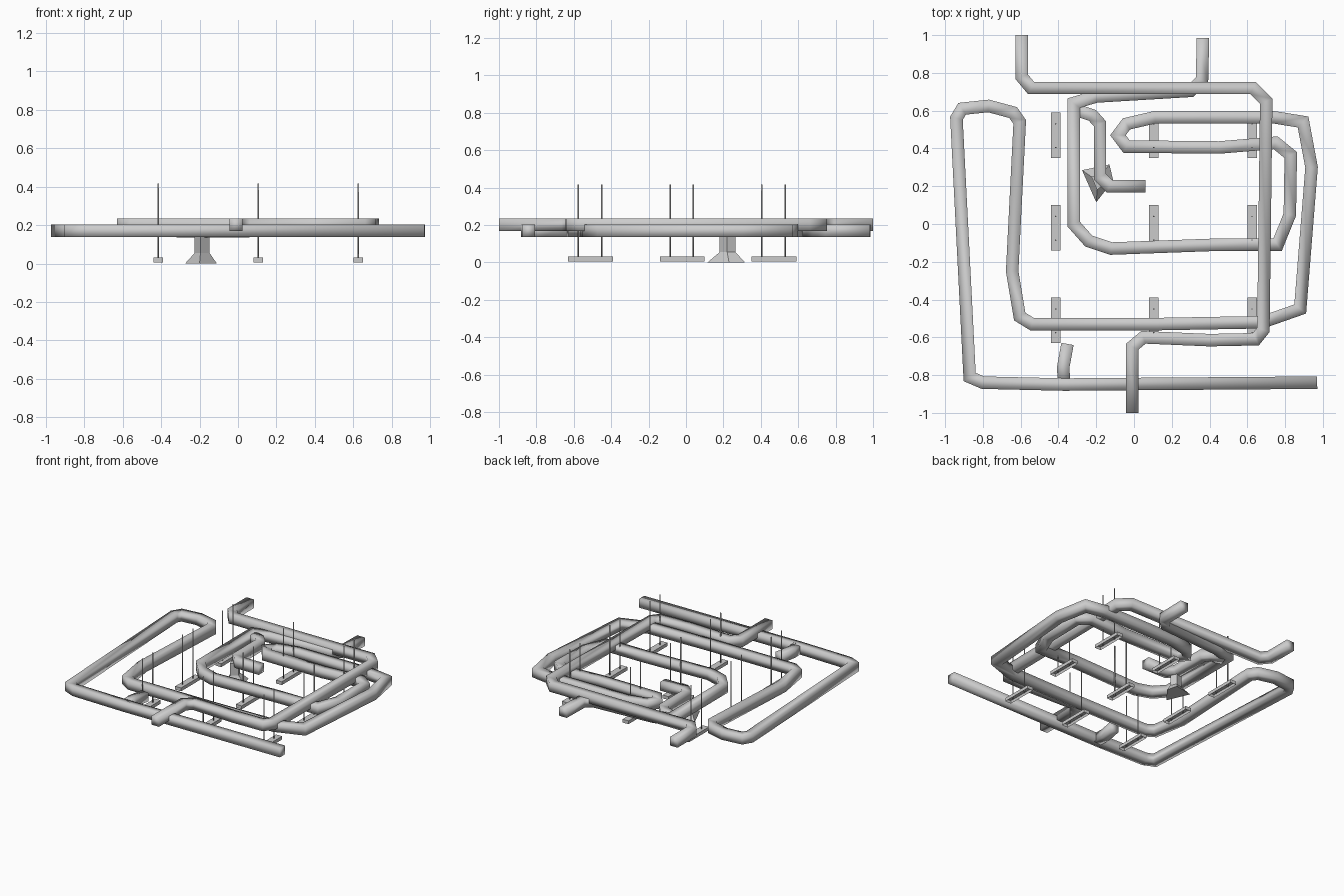
import bpy, bmesh
from mathutils import Vector

if "Cube" in bpy.data.objects:
    bpy.data.objects.remove(bpy.data.objects["Cube"])

HALF = 0.033   # half width of the square ducts


def finish(name, bm, smooth=False):
    bmesh.ops.recalc_face_normals(bm, faces=bm.faces)
    me = bpy.data.meshes.new(name)
    bm.to_mesh(me)
    bm.free()
    for p in me.polygons:
        p.use_smooth = smooth
    ob = bpy.data.objects.new(name, me)
    bpy.context.collection.objects.link(ob)
    return ob


def loft(bm, rings):
    loops = [[bm.verts.new(v) for v in r] for r in rings]
    n = len(loops[0])
    for a, b in zip(loops, loops[1:]):
        for i in range(n):
            j = (i + 1) % n
            bm.faces.new((a[i], a[j], b[j], b[i]))
    bm.faces.new(loops[0])
    bm.faces.new(loops[-1])


def pipe(name, pts, z, h=HALF):
    """Square duct swept along a flat path with mitred corners."""
    pts = [Vector(p) for p in pts]
    rings = []
    for i, p in enumerate(pts):
        d0 = (p - pts[i - 1]).normalized() if i else None
        d1 = (pts[i + 1] - p).normalized() if i < len(pts) - 1 else None
        d0, d1 = d0 or d1, d1 or d0
        t = (d0 + d1).normalized()
        side = Vector((-t.y, t.x)) * (h / max(0.6, t.dot(d0)))
        a, b = p + side, p - side
        rings.append([(a.x, a.y, z - h), (b.x, b.y, z - h),
                      (b.x, b.y, z + h), (a.x, a.y, z + h)])
    bm = bmesh.new()
    loft(bm, rings)
    return finish(name, bm, True)


# Long lower duct, from the front right end winding in to the back outlet
pipe("lower_pipe", [
    (0.97, -0.84), (-0.37, -0.85), (-0.80, -0.84), (-0.87, -0.81),
    (-0.94, 0.56), (-0.91, 0.61), (-0.77, 0.625), (-0.64, 0.59),
    (-0.605, 0.54), (-0.645, -0.25), (-0.605, -0.49), (-0.54, -0.53),
    (0.12, -0.53), (0.68, -0.52), (0.88, -0.45), (0.94, 0.30),
    (0.895, 0.54), (0.74, 0.565), (0.11, 0.565), (-0.04, 0.53),
    (-0.085, 0.47), (-0.04, 0.41), (0.45, 0.405), (0.75, 0.43),
    (0.83, 0.365), (0.825, 0.05), (0.76, -0.11), (0.43, -0.11),
    (-0.12, -0.13), (-0.24, -0.09), (-0.32, 0.00), (-0.32, 0.64),
    (-0.20, 0.675), (0.30, 0.705), (0.36, 0.76), (0.365, 0.985)], 0.17)

# Upper duct crossing over it
pipe("upper_pipe", [
    (-0.595, 1.0), (-0.595, 0.78), (-0.545, 0.72), (0.63, 0.72),
    (0.70, 0.65), (0.685, -0.56), (0.645, -0.61), (0.40, -0.615),
    (0.05, -0.60), (-0.01, -0.65), (-0.01, -1.0)], 0.202)

# Branches joining the lower duct
pipe("front_branch", [(-0.37, -0.84), (-0.375, -0.76), (-0.352, -0.635)], 0.17)
pipe("inner_branch", [(-0.31, 0.605), (-0.22, 0.575), (-0.18, 0.53),
                      (-0.18, 0.25), (-0.13, 0.20), (0.06, 0.20)], 0.168)

# Flared intake under the inner branch
base = [(-0.275, 0.285), (-0.13, 0.315), (-0.11, 0.23), (-0.20, 0.115)]
neck = [(-0.225, 0.25), (-0.17, 0.265), (-0.148, 0.22), (-0.195, 0.18)]
bm = bmesh.new()
loft(bm, [[(x, y, 0.0) for x, y in base], [(x, y, 0.055) for x, y in neck],
          [(x, y, 0.15) for x, y in neck]])
finish("intake_funnel", bm)

# Hanger channels (hollow underneath), each with two threaded rods
for x in (-0.415, 0.105, 0.625):
    for y in (-0.51, -0.02, 0.47):
        bm = bmesh.new()
        bmesh.ops.create_cube(bm, size=1)
        bmesh.ops.scale(bm, vec=(0.05, 0.24, 0.026), verts=bm.verts)
        bmesh.ops.translate(bm, vec=(x, y, 0.018), verts=bm.verts)
        bm.faces.ensure_lookup_table()
        bottom = min(bm.faces, key=lambda f: f.calc_center_median().z)
        bmesh.ops.inset_region(bm, faces=[bottom], thickness=0.005)
        bmesh.ops.translate(bm, vec=(0, 0, 0.02), verts=bottom.verts)
        finish("hanger_channel", bm)
        for dy in (-0.065, 0.06):
            bm = bmesh.new()
            bmesh.ops.create_cone(bm, cap_ends=True, segments=8,
                                  radius1=0.004, radius2=0.004, depth=0.41)
            bmesh.ops.translate(bm, vec=(x, y + dy, 0.211), verts=bm.verts)
            finish("hanger_rod", bm, True)
